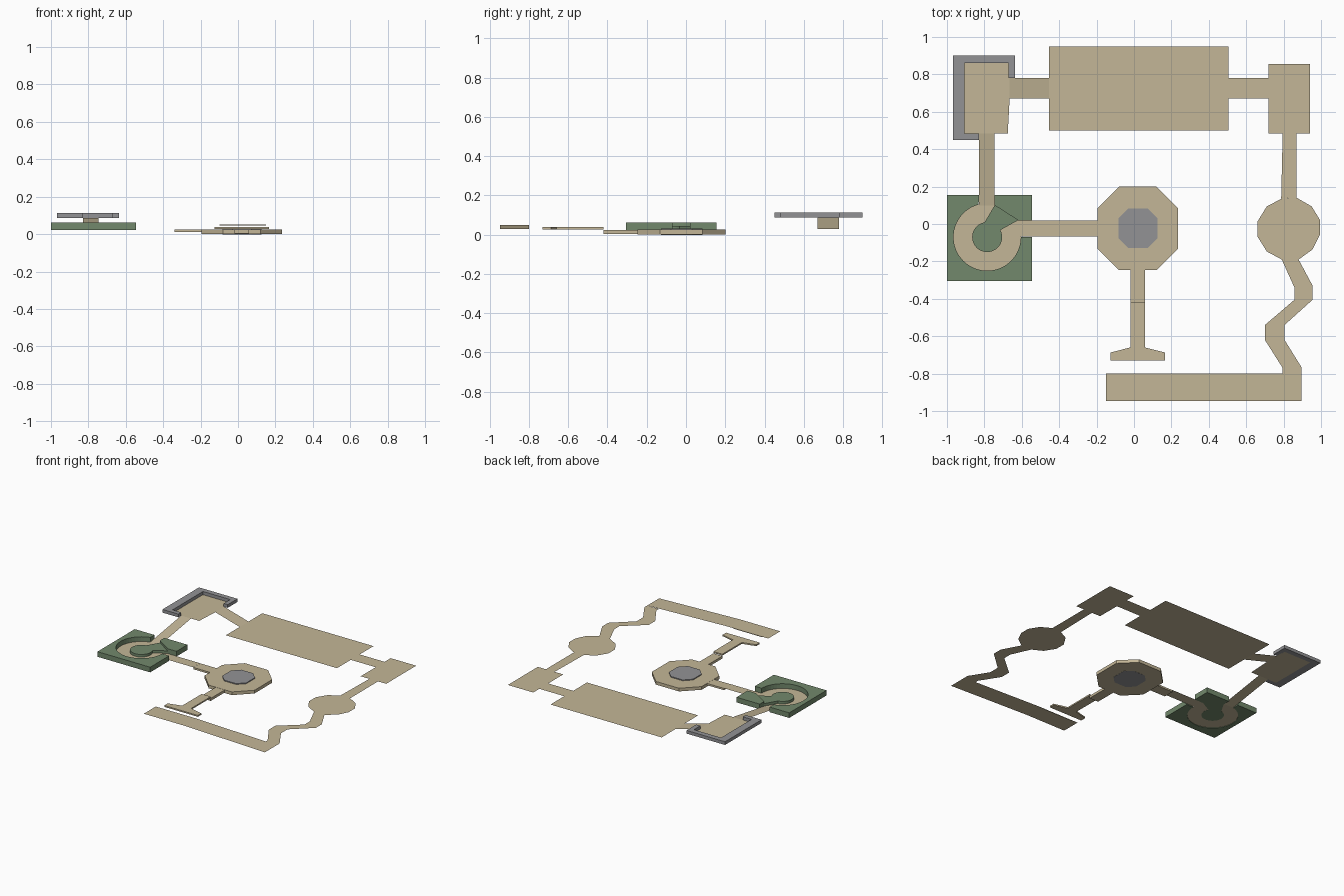
import bpy
import bmesh
from math import cos, sin, radians

cube = bpy.data.objects.get("Cube")
if cube:
    bpy.data.objects.remove(cube, do_unlink=True)


def material(name, color):
    m = bpy.data.materials.new(name)
    m.use_nodes = True
    m.diffuse_color = (*color, 1)
    bsdf = next(n for n in m.node_tree.nodes if n.type == 'BSDF_PRINCIPLED')
    bsdf.inputs["Base Color"].default_value = (*color, 1)
    return m


TAN = material("sand", (0.55, 0.47, 0.31))
GRAY = material("stone gray", (0.29, 0.29, 0.30))
GREEN = material("moss green", (0.17, 0.25, 0.15))


def sheet(name, pts, z, mat, thick=0):
    """Outline at height z (number or function of x, y), extruded up by thick."""
    height = z if callable(z) else lambda x, y: z
    bm = bmesh.new()
    face = bm.faces.new([bm.verts.new((x, y, height(x, y))) for x, y in pts])
    if thick:
        top = bmesh.ops.extrude_face_region(bm, geom=[face], use_keep_orig=True)["geom"]
        bmesh.ops.translate(bm, vec=(0, 0, thick),
                            verts=[v for v in top if isinstance(v, bmesh.types.BMVert)])
        bmesh.ops.recalc_face_normals(bm, faces=bm.faces)
    else:
        bm.normal_update()
        if face.normal.z < 0:
            face.normal_flip()
    me = bpy.data.meshes.new(name)
    bm.to_mesh(me)
    bm.free()
    me.materials.append(mat)
    ob = bpy.data.objects.new(name, me)
    bpy.context.collection.objects.link(ob)
    return ob


def rect(x0, x1, y0, y1):
    return [(x0, y0), (x1, y0), (x1, y1), (x0, y1)]


def arc(r, a0, a1, n=36, cx=-0.785, cy=-0.07):
    angles = [radians(a0 + (a1 - a0) * i / n) for i in range(n + 1)]
    return [(cx + r * cos(a), cy + r * sin(a)) for a in angles]


def octagon(x0, x1, y0, y1, c):
    return [(x0 + c, y0), (x1 - c, y0), (x1, y0 + c), (x1, y1 - c),
            (x1 - c, y1), (x0 + c, y1), (x0, y1 - c), (x0, y0 + c)]


def ramp(axis, a, za, b, zb):
    return lambda x, y: za + (zb - za) * ((x, y)[axis] - a) / (b - a)


FLOOR, HIGH = 0.028, 0.087

# Green block with a ring-shaped channel
block = [(-0.83, 0.155), (-1, 0.155), (-1, -0.305), (-0.545, -0.305), (-0.545, -0.07)]
sheet("green_block", block + arc(0.18, 0, -255.5), 0.022, GREEN, 0.04)
sheet("green_wedge", [(-0.745, 0.155), (-0.745, 0.10), (-0.62, 0.02),
                      (-0.545, 0.02), (-0.545, 0.155)], 0.022, GREEN, 0.04)
sheet("green_core", arc(0.08, 100, 388) + [(-0.62, 0.02), (-0.745, 0.10)],
      0.024, GREEN, 0.021)
sheet("ring_floor", arc(0.18, 104.5, 360) + [(-0.605, 0.02), (-0.62, 0.02)]
      + arc(0.08, 388, 100) + [(-0.745, 0.10), (-0.83, 0.104)], 0.025, TAN)

# Raised corner room with its wall and ramps
sheet("raised_room_floor", [(-0.905, 0.485), (-0.675, 0.485), (-0.665, 0.67),
                            (-0.665, 0.86), (-0.905, 0.86)], HIGH, TAN)
sheet("raised_room_wall", [(-0.83, 0.45), (-0.83, 0.485), (-0.905, 0.485), (-0.905, 0.86),
                           (-0.67, 0.86), (-0.67, 0.78), (-0.635, 0.78), (-0.635, 0.90),
                           (-0.967, 0.90), (-0.967, 0.45)], HIGH, GRAY, 0.025)
sheet("ring_ramp", rect(-0.83, -0.745, 0.10, 0.485), ramp(1, 0.10, 0.025, 0.485, HIGH), TAN)
sheet("hall_ramp", rect(-0.665, -0.455, 0.67, 0.78), ramp(0, -0.665, HIGH, -0.455, FLOOR), TAN)

# Long hall, side room and their corridors
sheet("hall_floor", rect(-0.455, 0.505, 0.50, 0.95), FLOOR, TAN)
sheet("hall_corridor", rect(0.505, 0.72, 0.67, 0.78), FLOOR, TAN)
sheet("side_room_floor", rect(0.72, 0.94, 0.485, 0.855), FLOOR, TAN)
sheet("side_corridor", [(0.787, 0.136), (0.87, 0.14), (0.87, 0.485), (0.795, 0.485)], FLOOR, TAN)

# Round room and winding path
sheet("round_room_floor", [(0.79, 0.136), (0.87, 0.14), (0.95, 0.094), (0.995, 0.02),
                           (0.995, -0.056), (0.955, -0.136), (0.88, -0.19), (0.79, -0.19),
                           (0.71, -0.147), (0.66, -0.067), (0.66, 0.013), (0.71, 0.094)],
      FLOOR, TAN)
sheet("winding_path", [(0.79, -0.19), (0.88, -0.19), (0.955, -0.33), (0.955, -0.405),
                       (0.805, -0.54), (0.805, -0.62), (0.895, -0.765), (0.895, -0.80),
                       (0.795, -0.80), (0.795, -0.77), (0.70, -0.62), (0.70, -0.54),
                       (0.858, -0.405), (0.858, -0.34)], FLOOR, TAN)

# Front hall rises gently to a level end
sheet("front_hall_ramp", rect(0.20, 0.895, -0.947, -0.80),
      ramp(0, 0.895, FLOOR, 0.20, 0.05), TAN)
sheet("front_hall_end", rect(-0.15, 0.20, -0.947, -0.80), 0.05, TAN)
sheet("front_hall_lip", rect(-0.10, 0.15, -0.804, -0.80), 0.046, TAN, 0.004)

# Central octagonal plaza with its two walkways
sheet("plaza", octagon(-0.195, 0.235, -0.247, 0.20, 0.115), 0, TAN, 0.025)
sheet("plaza_plate", octagon(-0.082, 0.125, -0.128, 0.083, 0.052), 0.025, GRAY, 0.007)
sheet("plaza_plate_underside", octagon(-0.082, 0.125, -0.128, 0.083, 0.052), -0.001, GRAY, 0.001)
sheet("west_walkway_inner", rect(-0.34, -0.19, -0.066, 0.018), 0.010, TAN, 0.014)
sheet("west_walkway_outer", rect(-0.605, -0.34, -0.066, 0.018), 0.025, TAN)
sheet("south_walkway_inner", rect(-0.02, 0.058, -0.42, -0.24), 0.004, TAN, 0.02)
sheet("south_walkway_end", [(-0.125, -0.73), (0.165, -0.73), (0.165, -0.687), (0.058, -0.66),
                            (0.058, -0.42), (-0.02, -0.42), (-0.02, -0.66), (-0.125, -0.687)],
      0.027, TAN, 0.011)
